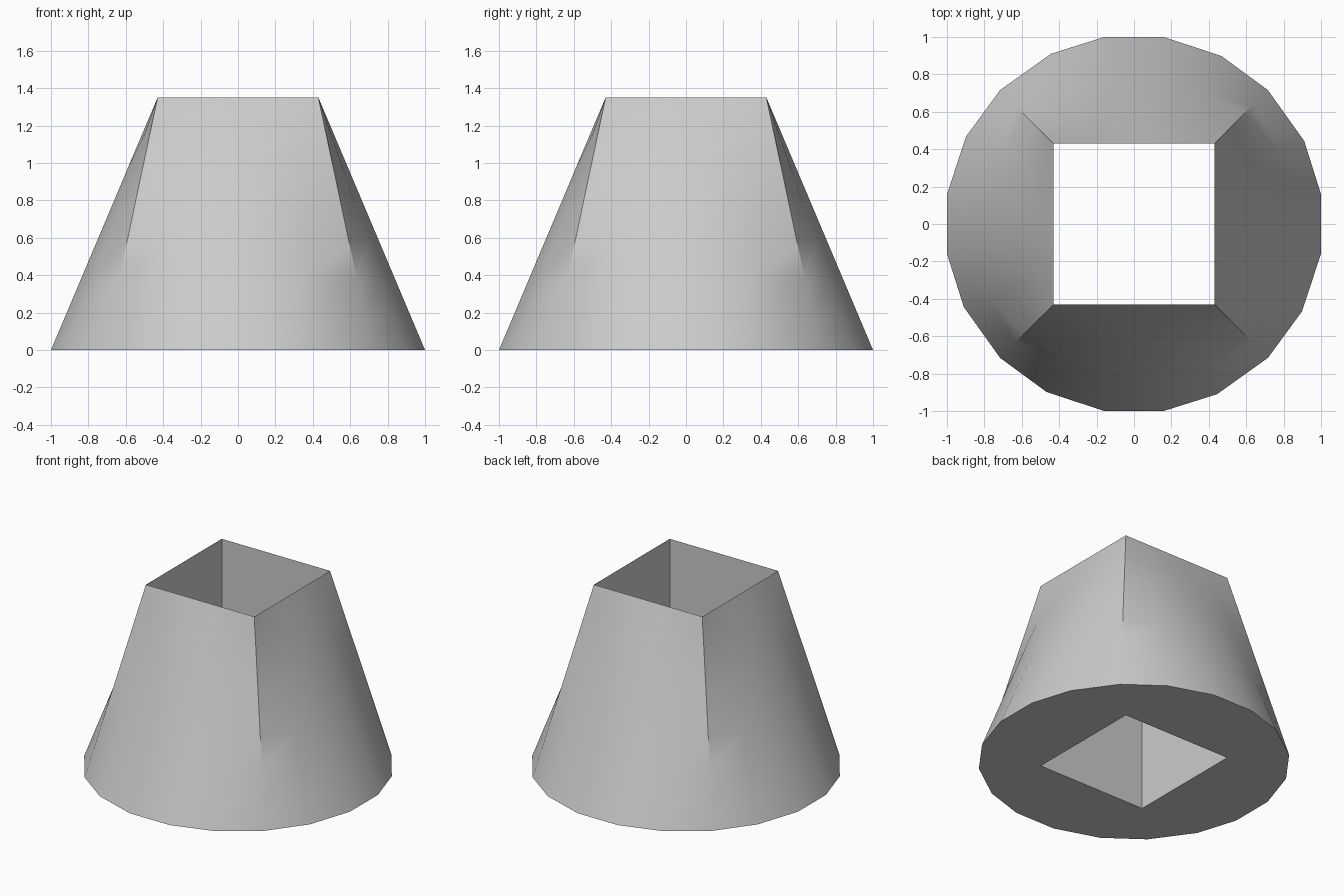
import bpy
import bmesh
import math
from mathutils import Vector

cube = bpy.data.objects.get("Cube")
if cube:
    bpy.data.objects.remove(cube, do_unlink=True)

HEIGHT = 1.35
RADIUS = 1.0125
HALF = 0.43                        # half width of the square opening
ROWS = 7                           # rows of faces up the wall
ANGLES = (45, 62.5, 81, 99, 116)   # base points of one quarter

grey = bpy.data.materials.new("plain grey")
grey.use_nodes = True
colour = (0.6, 0.6, 0.6, 1)
grey.diffuse_color = colour
grey.node_tree.nodes["Principled BSDF"].inputs["Base Color"].default_value = colour


def circle_loop():
    """Twenty-sided base outline."""
    angles = [math.radians(a + 90 * q) for q in range(4) for a in ANGLES]
    return [Vector((RADIUS * math.cos(a), RADIUS * math.sin(a), 0)) for a in angles]


def square_loop(z):
    """Square outline with as many points as the base."""
    corners = [Vector((x, y, z)) for x, y in ((HALF, HALF), (-HALF, HALF), (-HALF, -HALF), (HALF, -HALF))]
    n = len(ANGLES)
    return [corners[q].lerp(corners[(q + 1) % 4], i / n) for q in range(4) for i in range(n)]


# Outer wall blends from circle to square, then the shaft drops straight down
base, rim = circle_loop(), square_loop(HEIGHT)
loops = [[b.lerp(t, r / ROWS) for b, t in zip(base, rim)] for r in range(ROWS + 1)]
loops.append(square_loop(0))

bm = bmesh.new()
rings = [[bm.verts.new(p) for p in loop] for loop in loops]
# The last ring joins back to the first, which makes the underside
for r, low in enumerate(rings):
    high = rings[(r + 1) % len(rings)]
    for i in range(len(low)):
        j = (i + 1) % len(low)
        bm.faces.new((low[i], low[j], high[j], high[i]))
bmesh.ops.recalc_face_normals(bm, faces=bm.faces)

mesh = bpy.data.meshes.new("square_to_round_body")
bm.to_mesh(mesh)
bm.free()
mesh.materials.append(grey)
body = bpy.data.objects.new("square_to_round_body", mesh)
bpy.context.collection.objects.link(body)

# Smooth the wall and keep its strong edges sharp
bpy.ops.object.select_all(action="DESELECT")
body.select_set(True)
bpy.context.view_layer.objects.active = body
bpy.ops.object.shade_smooth_by_angle(angle=math.radians(30))
